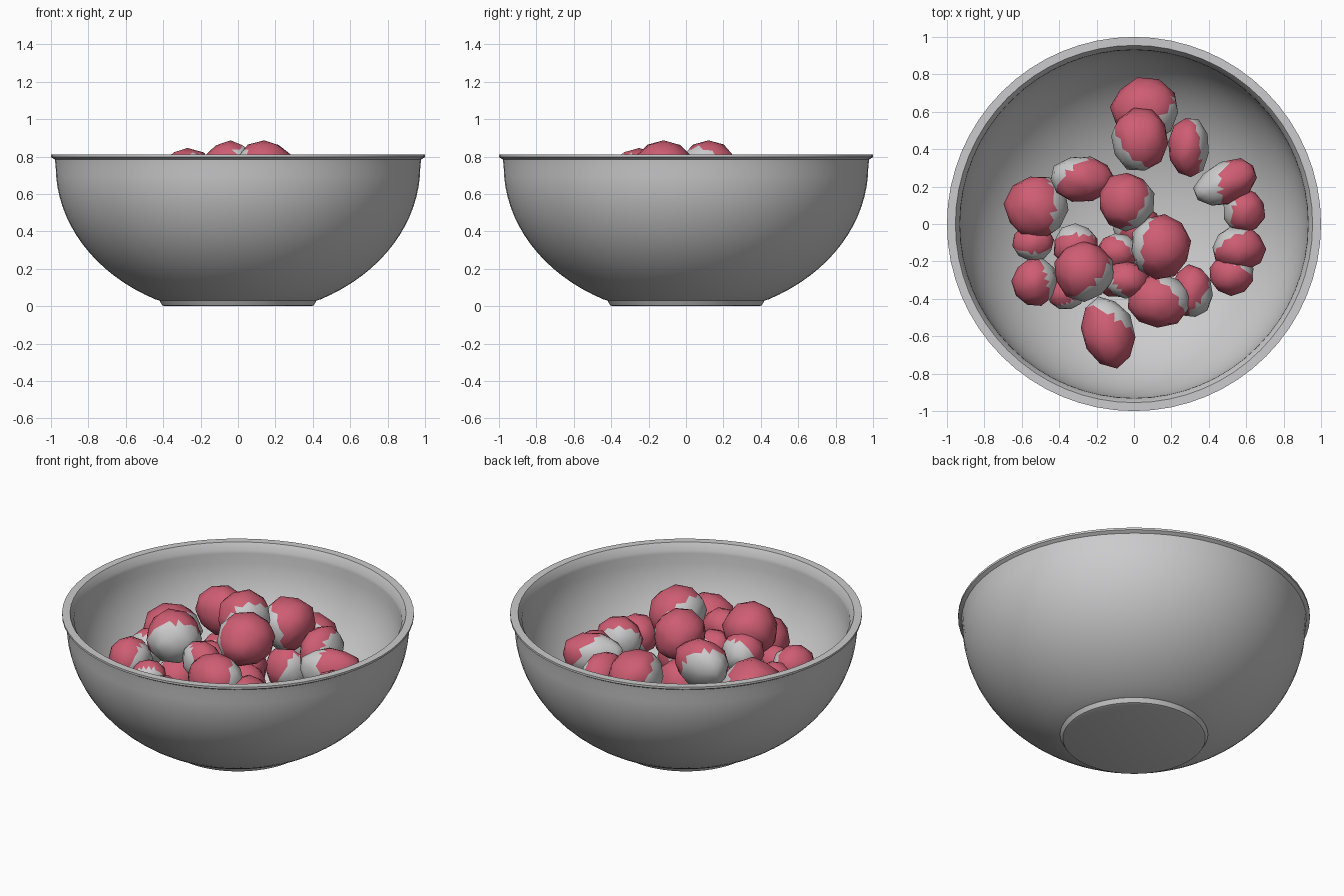
import bpy, bmesh, math, random
from mathutils import Vector, Matrix

random.seed(4)
cube = bpy.data.objects.get("Cube")
if cube:
    bpy.data.objects.remove(cube, do_unlink=True)


def make_material(name, colour):
    mat = bpy.data.materials.new(name)
    mat.use_nodes = True
    mat.diffuse_color = (*colour, 1)
    mat.node_tree.nodes["Principled BSDF"].inputs["Base Color"].default_value = (*colour, 1)
    return mat


grey = make_material("pale grey", (.6, .6, .61))
red = make_material("rose red", (.62, .11, .17))


def make_object(name, bm, materials):
    mesh = bpy.data.meshes.new(name)
    bm.to_mesh(mesh)
    bm.free()
    for mat in materials:
        mesh.materials.append(mat)
    obj = bpy.data.objects.new(name, mesh)
    bpy.context.collection.objects.link(obj)
    return obj


def arc(radius, depth, centre_z, start, end, steps):
    """Points of an elliptical wall, angles measured from straight down."""
    result = []
    for i in range(steps + 1):
        a = math.radians(start + (end - start) * i / steps)
        result.append((radius * math.sin(a), centre_z - depth * math.cos(a)))
    return result


# Bowl: foot, outer wall, lip and inner wall turned around the axis
profile = [(0, 0), (.39, 0), (.405, .005), (.42, .03)]
profile += arc(.975, .8, .75, 27, 90, 16)
profile += [(.98, .785), (1, .797), (1, .81), (.955, .81), (.932, .77)]
profile += arc(.93, .71, .75, 90, 0, 20)

bm = bmesh.new()
verts = [bm.verts.new((r, 0, z)) for r, z in profile]
edges = [bm.edges.new(pair) for pair in zip(verts, verts[1:])]
bmesh.ops.spin(bm, geom=verts + edges, cent=(0, 0, 0), axis=(0, 0, 1),
               angle=math.tau, steps=64, use_merge=False)
bmesh.ops.remove_doubles(bm, verts=bm.verts, dist=.0005)
bmesh.ops.recalc_face_normals(bm, faces=bm.faces)
bowl = make_object("bowl", bm, [grey])
bpy.ops.object.select_all(action="DESELECT")
bowl.select_set(True)
bpy.context.view_layer.objects.active = bowl
bpy.ops.object.shade_smooth_by_angle(angle=math.radians(30))


# Potato: a lumpy low-poly ellipsoid with a grey patch on one side
def potato(name, centre, radii, patch_angle, turn=0, limit=.28):
    bm = bmesh.new()
    bmesh.ops.create_icosphere(bm, subdivisions=2, radius=1.02)
    spin = Matrix.Rotation(random.uniform(0, math.tau), 3, "Z")
    for v in bm.verts:
        v.co = spin @ v.co * random.uniform(.95, 1.04)
    bmesh.ops.subdivide_edges(bm, edges=bm.edges, cuts=1, use_grid_fill=True)
    a = math.radians(patch_angle)
    patch = Vector((math.cos(a), math.sin(a), -.3)).normalized()
    for face in bm.faces:
        face.smooth = True
        face.material_index = int(face.calc_center_median().dot(patch) > limit)
    bmesh.ops.scale(bm, vec=radii, verts=bm.verts)
    bmesh.ops.rotate(bm, matrix=Matrix.Rotation(math.radians(turn), 3, "Z"), verts=bm.verts)
    bmesh.ops.translate(bm, vec=centre, verts=bm.verts)
    return make_object(name, bm, [red, grey])


# Pile: x, y, z, half width, half depth, direction of the grey patch
pile = [
    (.06, .61, .43, .18, .17, -40),
    (.03, .45, .58, .155, .17, -140),
    (.29, .41, .5, .11, .16, 15),
    (-.28, .24, .66, .17, .12, 140),
    (-.52, .09, .53, .17, .17, 0),
    (-.04, .12, .73, .15, .155, -30),
    (.59, .07, .45, .11, .12, 170),
    (.56, -.13, .45, .14, .12, 130),
    (.52, -.27, .44, .12, .11, 60),
    (.14, -.12, .73, .16, .17, 170),
    (-.27, -.25, .69, .16, .16, -45),
    (-.31, -.12, .6, .12, .12, 90),
    (-.54, -.1, .5, .11, .1, -90),
    (-.53, -.31, .5, .12, .13, 15),
    (-.36, -.37, .46, .1, .09, -60),
    (-.04, -.3, .62, .12, .1, -150),
    (-.09, -.15, .56, .11, .1, 45),
    (.13, -.41, .59, .17, .14, 40),
    (.31, -.36, .5, .11, .14, -40),
]
for i, (x, y, z, w, d, patch) in enumerate(pile):
    potato(f"potato_{i + 1}", (x, y, z), (w, d, min(.15, (w + d) / 2)), patch)

# Slanted potatoes at the rim of the pile
potato("potato_side", (.49, .22, .5), (.18, .11, .13), 160, turn=25, limit=-.1)
potato("potato_front", (-.14, -.58, .44), (.14, .19, .15), 55, turn=15)

# Lower layer, covered by the pile
lower = [(.14, -.14, .45), (-.04, .12, .43), (-.27, -.22, .4), (-.28, .24, .38),
         (.14, -.39, .32), (.02, -.02, .2), (.03, .45, .3), (-.1, -.27, .3)]
for i, centre in enumerate(lower):
    potato(f"lower_potato_{i + 1}", centre, (.13, .12, .14), random.uniform(0, 360))
